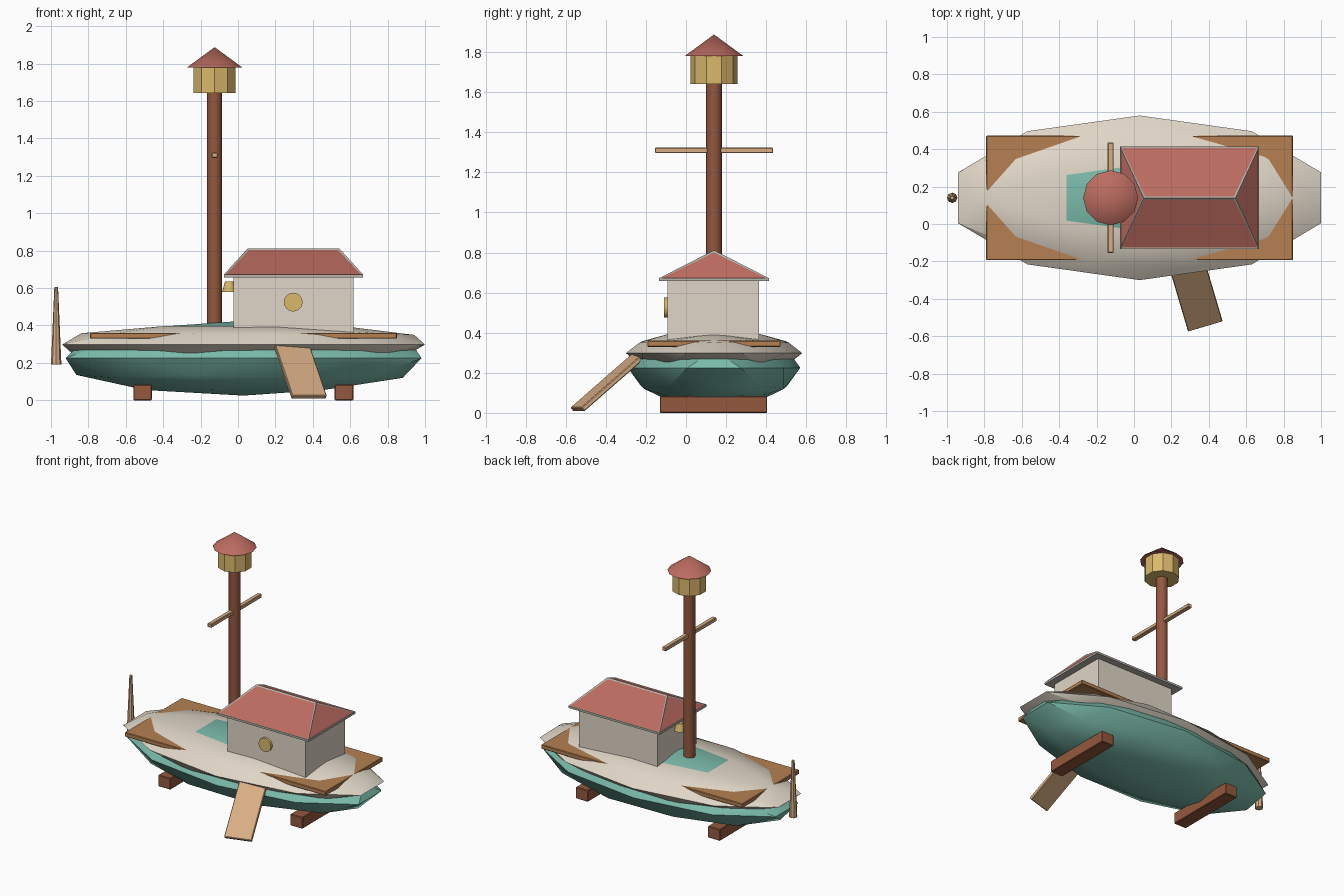
import bpy
import bmesh
from math import radians
from mathutils import Matrix, Vector

if "Cube" in bpy.data.objects:
    bpy.data.objects.remove(bpy.data.objects["Cube"])

MID = 0.14        # centre line of the boat in y
MAST_X = -0.125


def material(name, *rgb):
    """Flat material from 0-255 display values, converted to linear."""
    lin = [((c / 255 + 0.055) / 1.055) ** 2.4 for c in rgb]
    m = bpy.data.materials.new(name)
    m.use_nodes = True
    m.diffuse_color = (*lin, 1)
    m.node_tree.nodes["Principled BSDF"].inputs["Base Color"].default_value = (*lin, 1)
    return m


cream = material("cream paint", 224, 214, 199)
teal = material("teal paint", 122, 186, 170)
red = material("red roof", 188, 108, 96)
trim = material("grey trim", 186, 181, 170)
brown = material("dark wood", 148, 88, 62)
deck_wood = material("deck wood", 182, 128, 82)
tan = material("pale wood", 216, 173, 132)
brass = material("brass", 218, 184, 108)


def finish(name, mat, bevel=0):
    ob = bpy.context.object
    ob.name = name
    ob.data.materials.append(mat)
    if bevel:
        b = ob.modifiers.new("bevel", "BEVEL")
        b.width = bevel
        b.segments = 1
    return ob


def box(name, mat, centre, size, rot=(0, 0, 0), bevel=0.004):
    bpy.ops.mesh.primitive_cube_add(size=1, location=centre, rotation=rot)
    bpy.context.object.scale = size
    bpy.ops.object.transform_apply(location=False, rotation=False, scale=True)
    return finish(name, mat, bevel)


def tube(name, mat, x, y, z0, z1, r0, r1, sides=12):
    bpy.ops.mesh.primitive_cone_add(vertices=sides, radius1=r0, radius2=r1,
                                    depth=z1 - z0, location=(x, y, (z0 + z1) / 2))
    bpy.ops.object.shade_smooth_by_angle(angle=radians(33))
    return finish(name, mat)


def hull(name, mat, z, size):
    bpy.ops.mesh.primitive_ico_sphere_add(subdivisions=2, radius=1, location=(0.03, MID, z))
    bpy.context.object.scale = size
    bpy.ops.object.transform_apply(location=False, rotation=False, scale=True)
    bpy.ops.object.shade_smooth_by_angle(angle=radians(33))
    return finish(name, mat)


# Hull: lower body, upper rim and the deck board
hull("lower_hull", teal, 0.225, (1.0, 0.43, 0.2))
hull("upper_hull", cream, 0.298, (1.02, 0.44, 0.115))
box("deck", deck_wood, (0.03, MID, 0.345), (1.64, 0.665, 0.032))

# Support blocks under the hull
for side, x in (("rear", -0.51), ("bow", 0.567)):
    box(side + "_block", brown, (x, MID - 0.003, 0.042), (0.1, 0.535, 0.084))

# Cabin with a round window and a wall lamp
box("cabin", cream, (0.297, 0.136, 0.51), (0.64, 0.456, 0.32), bevel=0)
bpy.ops.mesh.primitive_cylinder_add(vertices=24, radius=0.05, depth=0.03,
                                    location=(0.295, -0.095, 0.525),
                                    rotation=(radians(90), 0, 0))
bpy.ops.object.shade_smooth_by_angle(angle=radians(33))
finish("round_window", brass)
tube("wall_lamp", brass, -0.047, MID, 0.58, 0.635, 0.038, 0.022)


def hip_roof():
    """Hipped roof: grey shell whose sloping faces carry inset red panels."""
    bm = bmesh.new()
    hx, hy, ridge = 0.372, 0.274, 0.245
    corners = [(-hx, -hy), (hx, -hy), (hx, hy), (-hx, hy)]
    low = [bm.verts.new((x, y, 0.657)) for x, y in corners]
    top = [bm.verts.new((x, y, 0.672)) for x, y in corners]
    a, b = (bm.verts.new((x, 0, 0.812)) for x in (-ridge, ridge))
    bm.faces.new(low[::-1])
    for i in range(4):
        j = (i + 1) % 4
        bm.faces.new((low[i], low[j], top[j], top[i]))
    slopes = [bm.faces.new(f) for f in ((top[0], top[1], b, a), (top[1], top[2], b),
                                        (top[2], top[3], a, b), (top[3], top[0], a))]
    bm.normal_update()
    bmesh.ops.inset_individual(bm, faces=slopes, thickness=0.013, depth=-0.004)
    for f in slopes:
        f.material_index = 1
    me = bpy.data.meshes.new("roof")
    bm.to_mesh(me)
    bm.free()
    me.materials.append(trim)
    me.materials.append(red)
    ob = bpy.data.objects.new("roof", me)
    ob.location = (0.297, MID, 0)
    bpy.context.collection.objects.link(ob)


hip_roof()

# Mast with yard, lookout barrel and its pointed cap
tube("mast", brown, MAST_X, MID, 0.36, 1.66, 0.04, 0.04)
box("yard", tan, (MAST_X, MID, 1.31), (0.033, 0.59, 0.028))
tube("lookout", brass, MAST_X, MID, 1.642, 1.785, 0.118, 0.118, sides=10)
tube("lookout_cap", red, MAST_X, MID, 1.78, 1.888, 0.147, 0)

# Steering oar behind the stern
tube("steering_oar", tan, -0.972, MID, 0.19, 0.605, 0.028, 0.01, sides=8)

# Gangplank leaning from the ground onto the hull
length, rot = 0.42, (radians(40), 0, radians(16.5))
turn = Matrix.Rotation(rot[2], 3, "Z") @ Matrix.Rotation(rot[0], 3, "X")
centre = Vector((0.38, -0.542, 0.017)) + turn @ Vector((0, length / 2, 0))
box("gangplank", tan, centre, (0.193, length, 0.025), rot)
